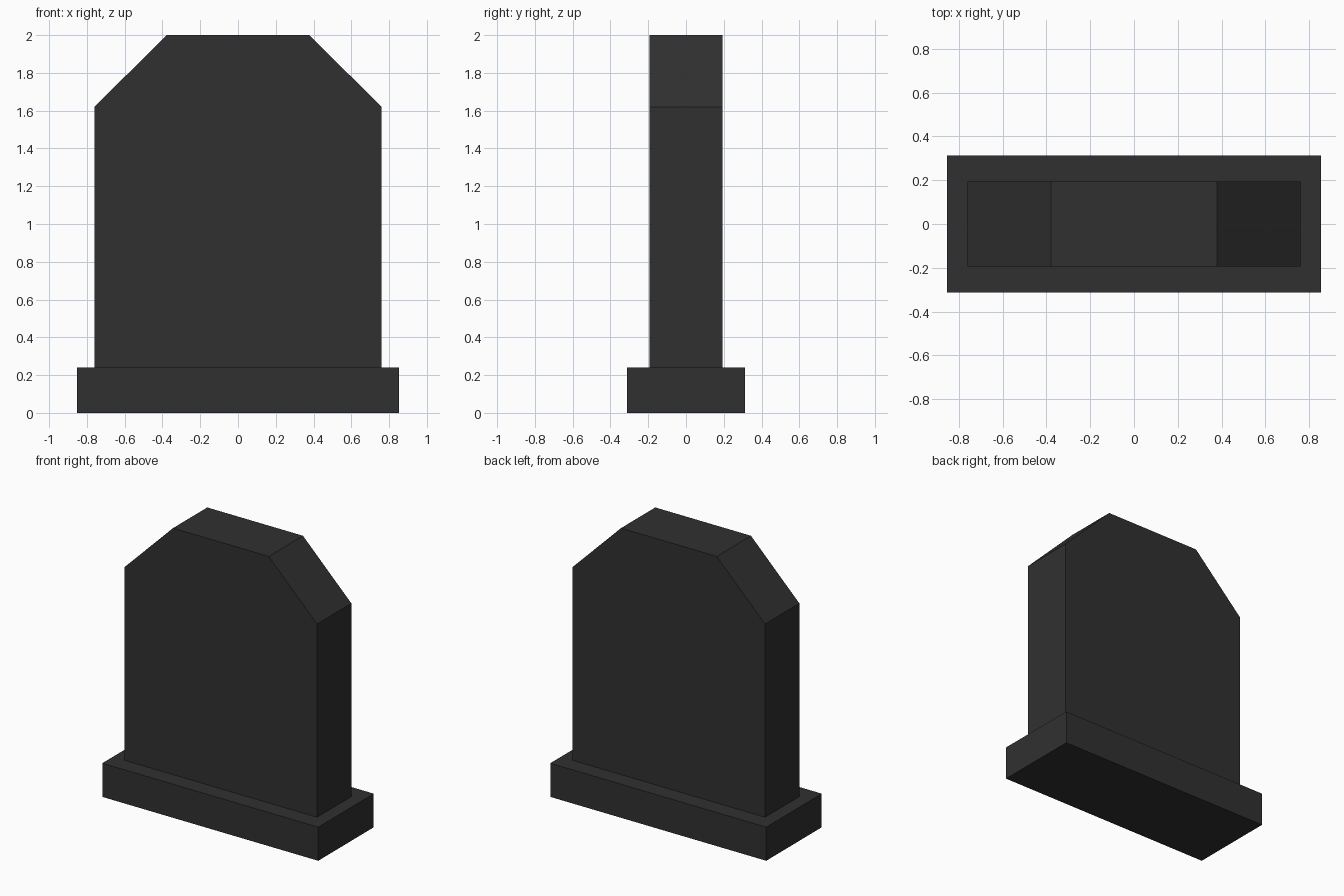
import bpy
import bmesh

if "Cube" in bpy.data.objects:
    bpy.data.objects.remove(bpy.data.objects["Cube"])

# Dark stone
stone = bpy.data.materials.new("dark stone")
stone.diffuse_color = (0.03, 0.03, 0.03, 1)
stone.use_nodes = True
stone.node_tree.nodes["Principled BSDF"].inputs["Base Color"].default_value = stone.diffuse_color


def extruded_profile(name, half_profile, half_depth):
    """Mirror an (x, z) half profile across x = 0 and extrude it along y."""
    outline = half_profile + [(-x, z) for x, z in reversed(half_profile)]
    bm = bmesh.new()
    front = bm.faces.new([bm.verts.new((x, -half_depth, z)) for x, z in outline])
    result = bmesh.ops.extrude_face_region(bm, geom=[front], use_keep_orig=True)
    moved = [v for v in result["geom"] if isinstance(v, bmesh.types.BMVert)]
    bmesh.ops.translate(bm, verts=moved, vec=(0, 2 * half_depth, 0))
    bmesh.ops.recalc_face_normals(bm, faces=bm.faces)
    mesh = bpy.data.meshes.new(name)
    bm.to_mesh(mesh)
    bm.free()
    mesh.materials.append(stone)
    obj = bpy.data.objects.new(name, mesh)
    bpy.context.collection.objects.link(obj)
    return obj


# Plinth
extruded_profile("base_plinth", [(0.853, 0.0), (0.853, 0.24)], 0.313)

# Upright slab with cut corners
extruded_profile("headstone_slab", [(0.76, 0.24), (0.76, 1.62), (0.378, 2.0)], 0.193)
